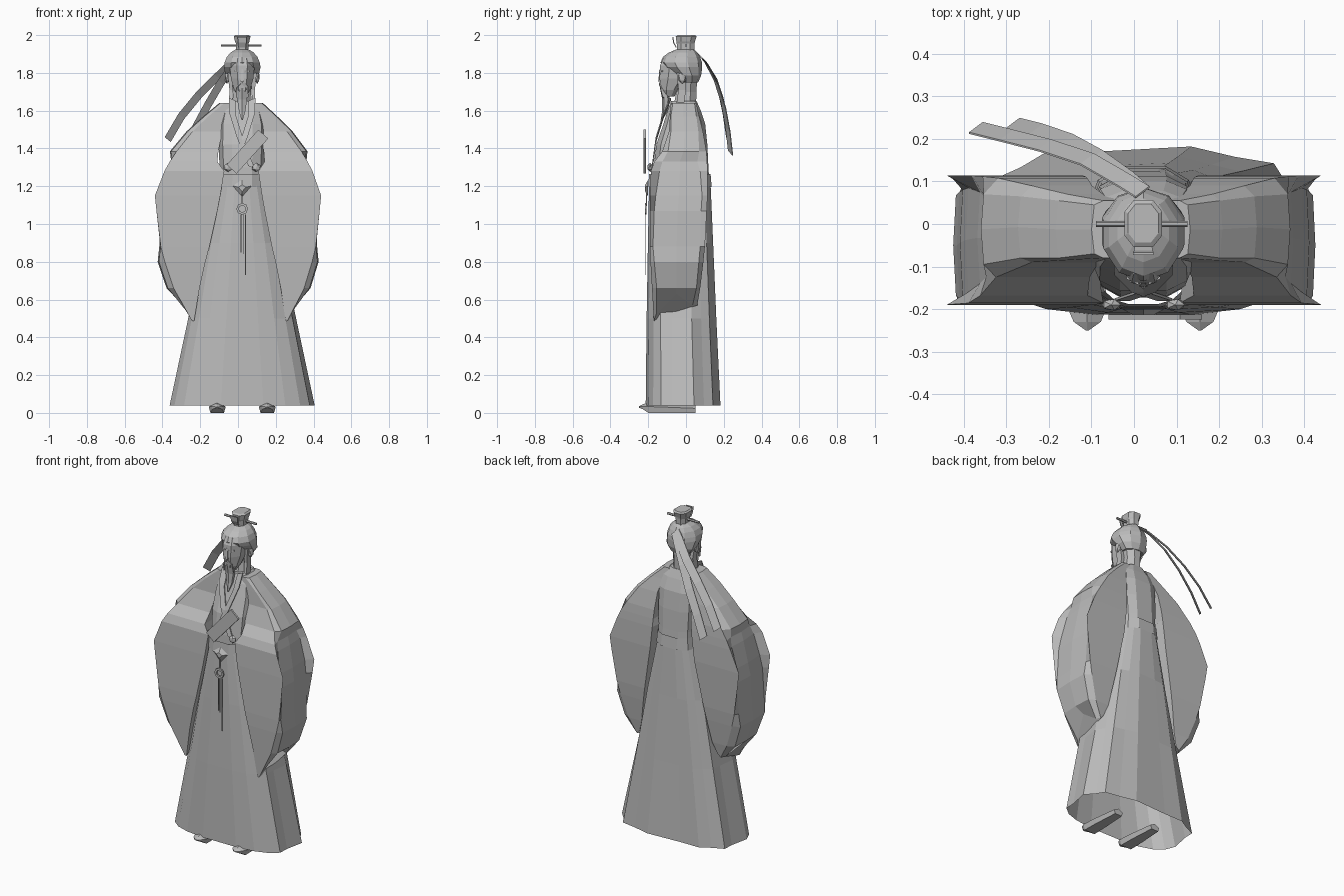
import bpy, bmesh, math
from mathutils import Matrix, Vector

CX = 0.022  # body axis is slightly off centre because of the sleeves and ribbons
grey = bpy.data.materials.new("plain grey")
grey.diffuse_color = (0.5, 0.5, 0.5, 1)


def finish(name, bm):
    bmesh.ops.recalc_face_normals(bm, faces=bm.faces)
    me = bpy.data.meshes.new(name)
    bm.to_mesh(me)
    bm.free()
    me.materials.append(grey)
    ob = bpy.data.objects.new(name, me)
    bpy.context.collection.objects.link(ob)
    return ob


def skin(name, rings, caps=(True, True)):
    """Join a list of equal-length point rings with faces."""
    bm = bmesh.new()
    vs = [[bm.verts.new(p) for p in r] for r in rings]
    n = len(vs[0])
    for a, b in zip(vs, vs[1:]):
        for i in range(n):
            j = (i + 1) % n
            bm.faces.new((a[i], a[j], b[j], b[i]))
    if caps[0]:
        bm.faces.new(vs[0])
    if caps[1]:
        bm.faces.new(vs[-1])
    return finish(name, bm)


def oval(z, rx, yf, yb, n=12, e=2.0, pleat=0.0):
    """Superellipse ring at height z, between front yf and back yb."""
    pts = []
    for i in range(n):
        t = 2 * math.pi * (i + 0.5) / n
        c, s = math.cos(t), math.sin(t)
        k = 1 - (pleat if s > -0.3 and i % 2 else 0)
        px = math.copysign(abs(c) ** (2 / e), c) * rx * k
        py = math.copysign(abs(s) ** (2 / e), s) * (yb - yf) / 2 * k
        pts.append((CX + px, (yf + yb) / 2 + py, z))
    return pts


def body(name, rows, n=12, e=2.0, caps=(True, True)):
    return skin(name, [oval(*r[:4], n=n, e=e, pleat=r[4] if len(r) > 4 else 0) for r in rows], caps)


def box(name, centre, size, angle=0.0):
    bm = bmesh.new()
    m = Matrix.Translation(centre) @ Matrix.Rotation(angle, 4, 'Y') @ Matrix.Diagonal((*size, 1))
    bmesh.ops.create_cube(bm, size=1, matrix=m)
    return finish(name, bm)


def ball(name, centre, size, sub=1):
    bm = bmesh.new()
    m = Matrix.Translation(centre) @ Matrix.Diagonal((*size, 1))
    bmesh.ops.create_icosphere(bm, subdivisions=sub, radius=1, matrix=m)
    return finish(name, bm)


def strip(name, path, half, taper=1.0, thick=0.003):
    """Thin flat band along a path, with a constant half-width vector."""
    h, d, rings = Vector(half), Vector((0, thick, 0)), []
    for i, p in enumerate(path):
        p, w = Vector(p), h * (1 + (taper - 1) * i / (len(path) - 1))
        rings.append([p - w - d, p + w - d, p + w + d, p - w + d])
    return skin(name, rings)


# Robe: pleated skirt, torso and belt, open where the cloth is open
body("skirt", [(1.26, .115, -.19, .125), (1.2, .132, -.197, .132), (.9, .205, -.203, .145, .03),
               (.5, .288, -.21, .162, .05), (.04, .387, -.215, .184, .06)], 20, 3.0, (False, False))
body("torso", [(1.2, .125, -.176, .128), (1.3, .122, -.174, .122), (1.42, .128, -.16, .116),
               (1.53, .126, -.122, .104), (1.6, .11, -.1, .08), (1.65, .065, -.08, .058)], 12, 3.2, (False, True))
body("belt", [(1.195, .136, -.203, .14), (1.265, .13, -.2, .134)], 12, 2.9, (False, False))

# Crossed collar bands
for s in (-1, 1):
    strip("collar_band", [(CX + s * .052, -.083, 1.66), (CX + s * .05, -.118, 1.58),
                          (CX + s * .01, -.158, 1.45), (CX - s * .05, -.178, 1.3)], (.018, 0, s * .008))

# Wide hanging sleeves. Each row: height, inner and outer distance of the front sheet,
# outer and inner of the back sheet, front y, back y, then the outer face: distance, front y, back y
SLEEVE = [
    (1.64, .055, .09, .09, .055, -.08, .055, .11, -.07, .045),
    (1.57, .08, .17, .17, .09, -.085, .07, .19, -.08, .055),
    (1.49, .1, .25, .25, .115, -.09, .09, .275, -.08, .065),
    (1.385, .12, .33, .325, .125, -.125, .108, .358, -.095, .07),
    (1.33, .125, .365, .36, .13, -.168, .112, .352, -.125, .06),
    (1.28, .09, .392, .385, .135, -.186, .114, .366, -.14, .075),
    (1.15, .11, .44, .44, .15, -.19, .114, .392, -.16, .085),
    (1.07, .125, .432, .43, .165, -.19, .11, .405, -.168, .08),
    (.88, .165, .41, .40, .2, -.19, .10, .412, -.175, .075),
    (.80, .185, .39, .38, .215, -.188, .092, .42, -.168, .068),
    (.66, .215, .345, .335, .24, -.18, .075, .375, -.155, .055),
]


def sleeve_point(s, d, y, z):
    return (CX * (1 - d / .44) + s * d, y, z)


for s, side in ((-1, "left"), (1, "right")):
    rings = []
    for z, a, b, d, e, yf, yb, g, gf, gb in SLEEVE:
        section = ((a, yf), (b, yf), (g, gf), (g + .006, (gf + gb) / 2), (g, gb), (d, yb), (e, yb))
        rings.append([sleeve_point(s, *p, z) for p in section])
    # pointed front and back tips with a raised fold between them
    tips = ((.242, -.17, .485), (.255, -.17, .49), (.275, -.155, .53), (.32, -.05, .63),
            (.30, .035, .57), (.285, .06, .57), (.265, .06, .59))
    rings.append([sleeve_point(s, *t) for t in tips])
    skin("sleeve_" + side, rings)
    ball("hand_" + side, (CX + s * .075, -.19, 1.3), (.025, .015, .025))

# Held tablet
box("tablet", (.05, -.219, 1.383), (.25, .012, .07), math.radians(-48))

# Pendant: knot, ring and tassel
skin("pendant_knot", [[(CX + x * k, y, 1.19 + z * k) for x, z in ((0, .045), (.05, .012), (0, -.045), (-.05, .012))]
                      for y, k in ((-.2, 1), (-.216, .4))])
ring = []
for i in range(9):
    t = math.pi * 2 * i / 8
    u, w = math.sin(t), math.cos(t)
    ring.append([(CX + u * r, -.213 + o, 1.08 + w * r) for r, o in
                 ((.018, -.005), (.031, -.005), (.031, .005), (.018, .005))])
skin("pendant_ring", ring, (False, False))
box("pendant_cord", (CX, -.21, 1.13), (.006, .006, .07))
for dx, low in ((-.006, .85), (.006, .84), (.018, .73)):
    box("tassel", (CX + dx, -.213, (1.05 + low) / 2), (.004, .004, 1.05 - low))

# Neck, face and beard
body("neck", [(1.63, .058, -.07, .058), (1.7, .05, -.055, .06), (1.78, .062, -.06, .064)], 8, 2, (False, False))
body("face", [(1.675, .024, -.12, -.06), (1.71, .046, -.138, -.03), (1.77, .064, -.146, .02),
              (1.84, .072, -.144, .04), (1.88, .06, -.125, .04)], 8)
body("nose", [(1.755, .014, -.152, -.12), (1.77, .012, -.15, -.12), (1.82, .005, -.142, -.12)], 4)
body("beard", [(1.72, .032, -.138, -.1), (1.66, .03, -.126, -.085), (1.60, .02, -.126, -.095),
               (1.55, .004, -.134, -.125)], 6)
for s in (-1, 1):
    strip("moustache", [(CX + s * .004, -.141, 1.745), (CX + s * .026, -.134, 1.725),
                        (CX + s * .03, -.12, 1.67)], (.007, 0, .005), .4)
    strip("eyebrow", [(CX + s * .012, -.14, 1.806), (CX + s * .04, -.126, 1.81)], (0, 0, .006), .6)
    ball("ear", (CX + s * .08, -.02, 1.775), (.014, .022, .034))
    strip("side_lock", [(CX + s * .066, -.03, 1.8), (CX + s * .058, -.02, 1.71),
                        (CX + s * .062, -.03, 1.64)], (.011, 0, 0), .7, .02)

# Hair, crown and hairpin
body("hair", [(1.75, .066, -.03, .064), (1.785, .092, -.06, .08), (1.83, .102, -.118, .086),
              (1.855, .098, -.135, .085), (1.885, .085, -.122, .074), (1.908, .064, -.09, .06),
              (1.924, .036, -.052, .045)], 10)
body("crown", [(1.915, .034, -.05, .046), (1.955, .035, -.052, .048), (1.965, .04, -.054, .05),
               (1.993, .047, -.058, .06), (2.0, .038, -.046, .05)], 8, 2.6)
strip("crown_plate", [(CX, -.052, 1.935), (CX, -.065, 1.96), (CX, -.07, 1.99)], (.02, 0, 0), 1.2)
bm = bmesh.new()
bmesh.ops.create_cone(bm, cap_ends=True, segments=6, radius1=.007, radius2=.007, depth=.215,
                      matrix=Matrix.Translation((.018, 0, 1.945)) @ Matrix.Rotation(math.pi / 2, 4, 'Y'))
finish("hairpin", bm)

# Two ribbons blowing from the back of the head
half = (.016, .012, -.013)
strip("ribbon_outer", [(.02, .075, 1.89), (-.02, .1, 1.865), (-.11, .152, 1.78), (-.21, .185, 1.68),
                       (-.3, .208, 1.57), (-.372, .226, 1.447)], half, 1.0, .002)
strip("ribbon_inner", [(.02, .075, 1.885), (-.02, .11, 1.845), (-.09, .16, 1.75), (-.16, .198, 1.63),
                       (-.23, .222, 1.5), (-.285, .236, 1.375)], half, 1.0, .002)

# Shoes with pointed, raised toes and tapered soles
for x in (-.11, .155):
    rings = []
    for y, w, top, low in ((.05, .03, .04, 0), (-.1, .042, .05, 0), (-.2, .045, .056, 0),
                           (-.23, .032, .045, .02), (-.25, .004, .034, .028)):
        mid = low + (top - low) * .6
        rings.append([(x - w * .8, y, low), (x + w * .8, y, low), (x + w, y, mid),
                      (x, y, top), (x - w, y, mid)])
    skin("shoe", rings)
